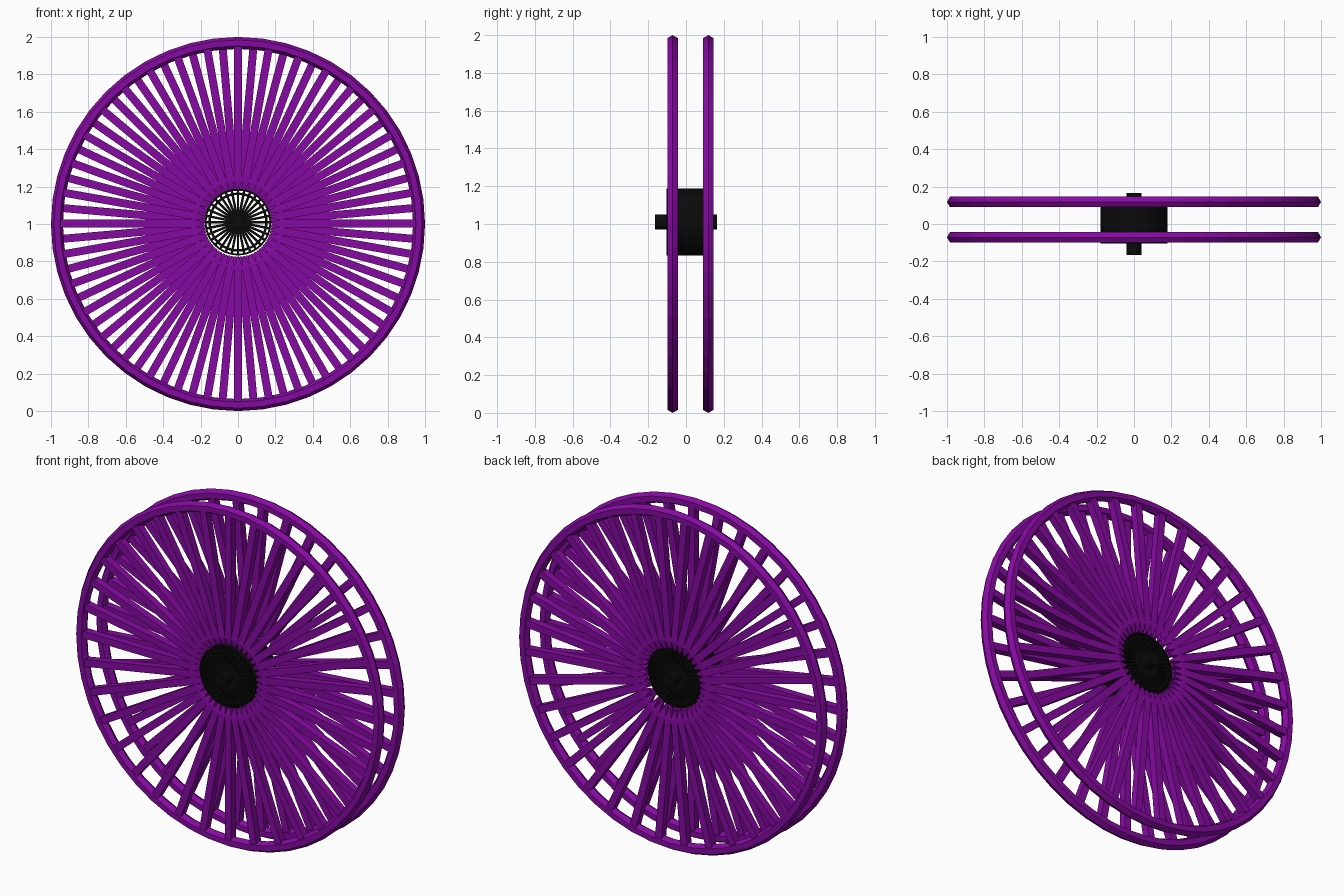
import bpy, bmesh
from math import pi, sin, cos
from mathutils import Vector, Matrix

if "Cube" in bpy.data.objects:
    bpy.data.objects.remove(bpy.data.objects["Cube"])

def material(name, col):
    m = bpy.data.materials.new(name)
    m.diffuse_color = (*col, 1)
    m.use_nodes = True
    m.node_tree.nodes["Principled BSDF"].inputs["Base Color"].default_value = m.diffuse_color
    return m

purple = material("purple_paint", (0.24, 0.003, 0.36))
black = material("black_metal", (0.003, 0.003, 0.003))

def finish(name, bm, mat, z):
    bmesh.ops.recalc_face_normals(bm, faces=bm.faces)
    me = bpy.data.meshes.new(name)
    bm.to_mesh(me)
    bm.free()
    me.materials.append(mat)
    ob = bpy.data.objects.new(name, me)
    ob.location.z = z
    bpy.context.collection.objects.link(ob)
    return ob

def revolve(bm, profile, n):
    """Closed (radius, y) profile swept around the y axis."""
    rings = [[bm.verts.new((r * cos(2*pi*i/n), y, r * sin(2*pi*i/n))) for r, y in profile]
             for i in range(n)]
    k = len(profile)
    for i in range(n):
        a, b = rings[i], rings[(i + 1) % n]
        for j in range(k):
            bm.faces.new((a[j], a[(j+1) % k], b[(j+1) % k], b[j]))

def bar(bm, angle, y, sections):
    """Square radial bar lofted through (distance, half width, half depth) sections."""
    d = Vector((cos(angle), 0, sin(angle)))
    t = Vector((-sin(angle), 0, cos(angle)))
    u = Vector((0, 1, 0))
    rings = [[bm.verts.new(d*r + u*(y + q*h) + t*p*w)
              for p, q in ((1, 1), (-1, 1), (-1, -1), (1, -1))] for r, w, h in sections]
    for a, b in zip(rings, rings[1:]):
        for i in range(4):
            bm.faces.new((a[i], a[(i+1) % 4], b[(i+1) % 4], b[i]))
    bm.faces.new(rings[0])
    bm.faces.new(rings[-1])

COUNT = 36
# Two wheels, spokes of the back one staggered between those of the front
for side, y, shift in (("front", -0.071, 0), ("back", 0.118, 0.5)):
    bm = bmesh.new()
    revolve(bm, [(0.968 + 0.032*cos(i*pi/3), y + 0.032*sin(i*pi/3)) for i in range(6)], 48)
    finish(side + "_rim", bm, purple, 1.0)
    bm = bmesh.new()
    for i in range(COUNT):
        bar(bm, 2*pi*(i + shift)/COUNT, y,
            [(0.178, 0.006, 0.012), (0.23, 0.021, 0.022), (0.96, 0.021, 0.022)])
    finish(side + "_spokes", bm, purple, 1.003)

# Open hub drum
bm = bmesh.new()
revolve(bm, [(0.178, -0.103), (0.178, 0.103), (0.168, 0.103), (0.168, -0.103)], 48)
finish("hub_drum", bm, black, 1.01)

# Thin radial bars and an inner ring closing both ends of the drum
for side, s in (("front", -1), ("back", 1)):
    bm = bmesh.new()
    for i in range(32):
        bar(bm, 2*pi*i/32, s*0.092, [(0.03, 0.0065, 0.009), (0.172, 0.0065, 0.009)])
    finish(side + "_hub_bars", bm, black, 1.01)
    bm = bmesh.new()
    revolve(bm, [(0.158, s*0.082), (0.158, s*0.103), (0.145, s*0.103), (0.145, s*0.082)], 48)
    finish(side + "_hub_ring", bm, black, 1.01)

# Axle
bm = bmesh.new()
bmesh.ops.create_cone(bm, cap_ends=True, segments=24, radius1=0.04, radius2=0.04,
                      depth=0.33, matrix=Matrix.Rotation(pi/2, 4, 'X'))
finish("axle", bm, black, 1.01)
